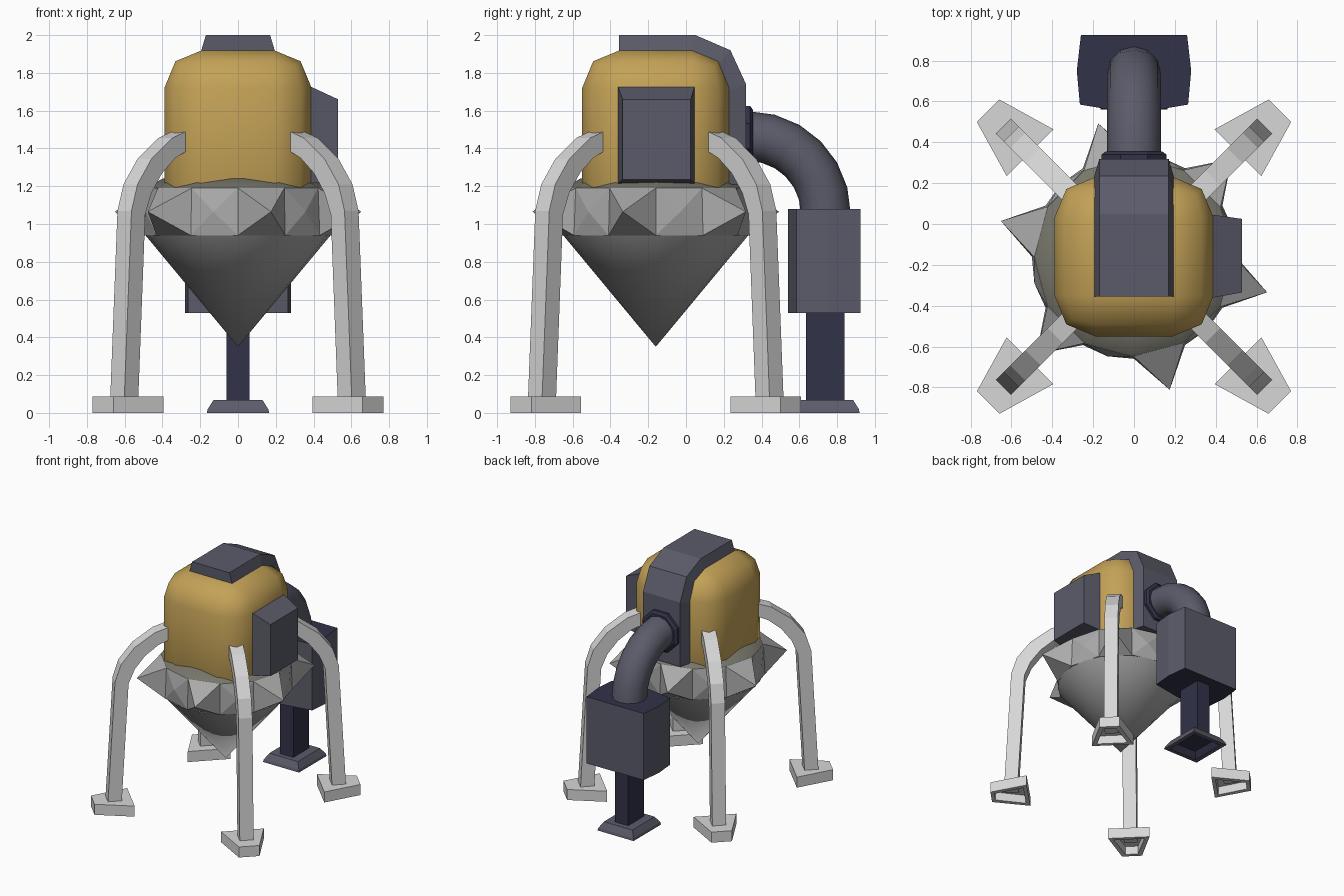
import bpy, bmesh, math
from mathutils import Vector, Matrix

cube = bpy.data.objects.get("Cube")
if cube:
    bpy.data.objects.remove(cube, do_unlink=True)

CY = -0.16  # y of the main body axis


def material(name, rgb):
    m = bpy.data.materials.new(name)
    m.diffuse_color = (*rgb, 1)
    m.use_nodes = True
    bsdf = next(n for n in m.node_tree.nodes if n.type == 'BSDF_PRINCIPLED')
    bsdf.inputs["Base Color"].default_value = (*rgb, 1)
    return m


YELLOW = material("ochre_yellow", (0.55, 0.36, 0.095))
LIGHT = material("light_grey", (0.68, 0.68, 0.68))
STONE = material("stone_grey", (0.40, 0.40, 0.40))
OLIVE = material("olive_grey", (0.18, 0.18, 0.145))
SLATE = material("slate_grey", (0.105, 0.105, 0.145))
NAVY = material("dark_navy", (0.032, 0.032, 0.068))


def finish(name, bm, mats, smooth=None):
    bmesh.ops.recalc_face_normals(bm, faces=bm.faces[:])
    me = bpy.data.meshes.new(name)
    bm.to_mesh(me)
    bm.free()
    for m in mats:
        me.materials.append(m)
    ob = bpy.data.objects.new(name, me)
    bpy.context.collection.objects.link(ob)
    if smooth:
        me.shade_smooth()
        me.set_sharp_from_angle(angle=math.radians(smooth))
    return ob


def loft(name, rings, mats, smooth=None, rule=None, matrix=None):
    """Skin a list of equal-length point rings and cap both ends."""
    bm = bmesh.new()
    rows = [[bm.verts.new(p) for p in r] for r in rings]
    n = len(rows[0])
    for a, b in zip(rows, rows[1:]):
        for i in range(n):
            j = (i + 1) % n
            bm.faces.new((a[i], a[j], b[j], b[i]))
    bm.faces.new(rows[0])
    bm.faces.new(rows[-1])
    if matrix:
        bm.transform(matrix)
    bmesh.ops.recalc_face_normals(bm, faces=bm.faces[:])
    bm.normal_update()
    if rule:
        for f in bm.faces:
            f.material_index = rule(f)
    return finish(name, bm, mats, smooth)


def rect(w, y0, y1, z):
    return [(-w, y0, z), (w, y0, z), (w, y1, z), (-w, y1, z)]


def circle(r, z, n=12):
    return [(r * math.cos(math.tau * i / n), CY + r * math.sin(math.tau * i / n), z)
            for i in range(n)]


# Rounded main body, sunk into the stone below
bm = bmesh.new()
bmesh.ops.create_cube(bm, size=1, matrix=Matrix.Translation((0, CY, 1.45)) @
                      Matrix.Diagonal((0.78, 0.78, 0.94, 1)))
bmesh.ops.bevel(bm, geom=bm.edges[:], offset=0.2, segments=2, profile=0.5, affect='EDGES')
finish("main_body", bm, [YELLOW], 60)

# Lower stone: pointed cone, faceted spiked band and olive cap
bm = bmesh.new()
low, top = ([bm.verts.new(p) for p in circle(r, z)] for r, z in ((0.50, 0.94), (0.49, 1.19)))
for i in range(12):
    j = (i + 1) % 12
    a = math.radians(30 * i + 15)
    r = 0.675 if i % 2 else 0.505
    tip = bm.verts.new((r * math.cos(a), CY + r * math.sin(a), 1.065))
    quad = (low[i], low[j], top[j], top[i])
    for k in range(4):
        bm.faces.new((quad[k], quad[(k + 1) % 4], tip))
bm.faces.new(low)
bm.faces.new(top)
finish("spiked_band", bm, [STONE])
bm = bmesh.new()
bmesh.ops.create_cone(bm, segments=24, radius1=0.0, radius2=0.49, depth=0.59,
                      matrix=Matrix.Translation((0, CY, 0.645)))
bmesh.ops.remove_doubles(bm, verts=bm.verts[:], dist=0.001)
finish("stone_cone", bm, [STONE], 40)
loft("stone_cap", [circle(0.49, 1.188), circle(0.485, 1.192), circle(0.40, 1.24)], [OLIVE], 40)

# Four curved legs with hollow feet, set on the diagonals
OUTER = [(0.44, 1.49), (0.545, 1.455), (0.70, 1.345), (0.805, 1.21), (0.85, 1.07), (0.905, 0.06)]
INNER = [(0.44, 1.385), (0.52, 1.35), (0.62, 1.27), (0.70, 1.165), (0.747, 1.05), (0.80, 0.06)]
W = 0.0525


def foot_ring(inset, z):
    r0, r1 = 0.72 + inset, 1.01 - inset
    w0, w1 = 0.162 - inset * 1.4, 0.078 - inset
    return [(r0, -w0, z), (r1, -w1, z), (r1, w1, z), (r0, w0, z)]


for k, name in enumerate(("back_left", "back_right", "front_right", "front_left")):
    m = Matrix.Translation((0, CY, 0)) @ Matrix.Rotation(math.radians(45 + 90 * k), 4, 'Z')
    rings = [[(o[0], -W, o[1]), (o[0], W, o[1]), (i[0], W, i[1]), (i[0], -W, i[1])]
             for o, i in zip(OUTER, INNER)]
    loft(name + "_leg", rings, [LIGHT], matrix=m)
    loft(name + "_foot", [foot_ring(0.03, 0.07), foot_ring(0.03, 0), foot_ring(0, 0),
                          foot_ring(0, 0.087)], [LIGHT], matrix=m)

# Strap housing that runs over the top and down the back
STRAP_OUT = [(-0.355, 2.0), (0.05, 2.0), (0.235, 1.92), (0.318, 1.74), (0.318, 1.21)]
STRAP_IN = [(-0.355, 1.90), (0.02, 1.90), (0.16, 1.83), (0.215, 1.70), (0.215, 1.21)]
loft("back_housing", [[(-0.17, *o), (0.17, *o), (0.20, *i), (-0.20, *i)]
                      for o, i in zip(STRAP_OUT, STRAP_IN)], [SLATE])


# Tapered box on the left side
def side_ring(x, y0, y1, z0, z1):
    return [(x, y0, z0), (x, y1, z0), (x, y1, z1), (x, y0, z1)]


loft("side_box", [side_ring(0.36, -0.36, 0.045, 1.215, 1.73),
                  side_ring(0.39, -0.36, 0.045, 1.215, 1.725),
                  side_ring(0.53, -0.335, 0.025, 1.235, 1.66)], [SLATE])

# Collar and bent pipe
collar = [[(r * math.cos(math.tau * (i + 0.5) / 8), y, 1.465 + r * math.sin(math.tau * (i + 0.5) / 8))
           for i in range(8)] for r, y in ((0.172, 0.30), (0.172, 0.34), (0.15, 0.355))]
loft("pipe_collar", collar, [NAVY])
rings = []
for s in range(7):
    a = math.pi / 2 * s / 6
    d = Vector((0, math.sin(a), math.cos(a)))
    c = Vector((0, 0.33, 1.055)) + 0.41 * d
    rings.append([c + 0.132 * (math.cos(t) * d + math.sin(t) * Vector((1, 0, 0)))
                  for t in (math.tau * i / 12 for i in range(12))])
loft("bent_pipe", rings, [SLATE], 50)

# Rear box with navy top and bottom
PLAN = [(0.26, 0.925), (0.28, 0.75), (0.265, 0.585), (0, 0.54),
        (-0.265, 0.585), (-0.28, 0.75), (-0.26, 0.925)]
loft("rear_box", [[(*p, z) for p in PLAN] for z in (0.53, 1.08)], [SLATE, NAVY],
     rule=lambda f: int(abs(f.normal.z) > 0.9))

# Rear post and hollow foot
loft("rear_post", [rect(0.06, 0.635, 0.84, z) for z in (0.05, 0.55)], [NAVY])
loft("rear_foot", [rect(0.10, 0.62, 0.855, 0.05), rect(0.13, 0.59, 0.885, 0),
                   rect(0.165, 0.56, 0.92, 0), rect(0.16, 0.565, 0.915, 0.02),
                   rect(0.13, 0.595, 0.885, 0.068)], [SLATE, NAVY],
     rule=lambda f: int(f.normal.z < -0.2 and f.calc_center_median().z > 0.01))
